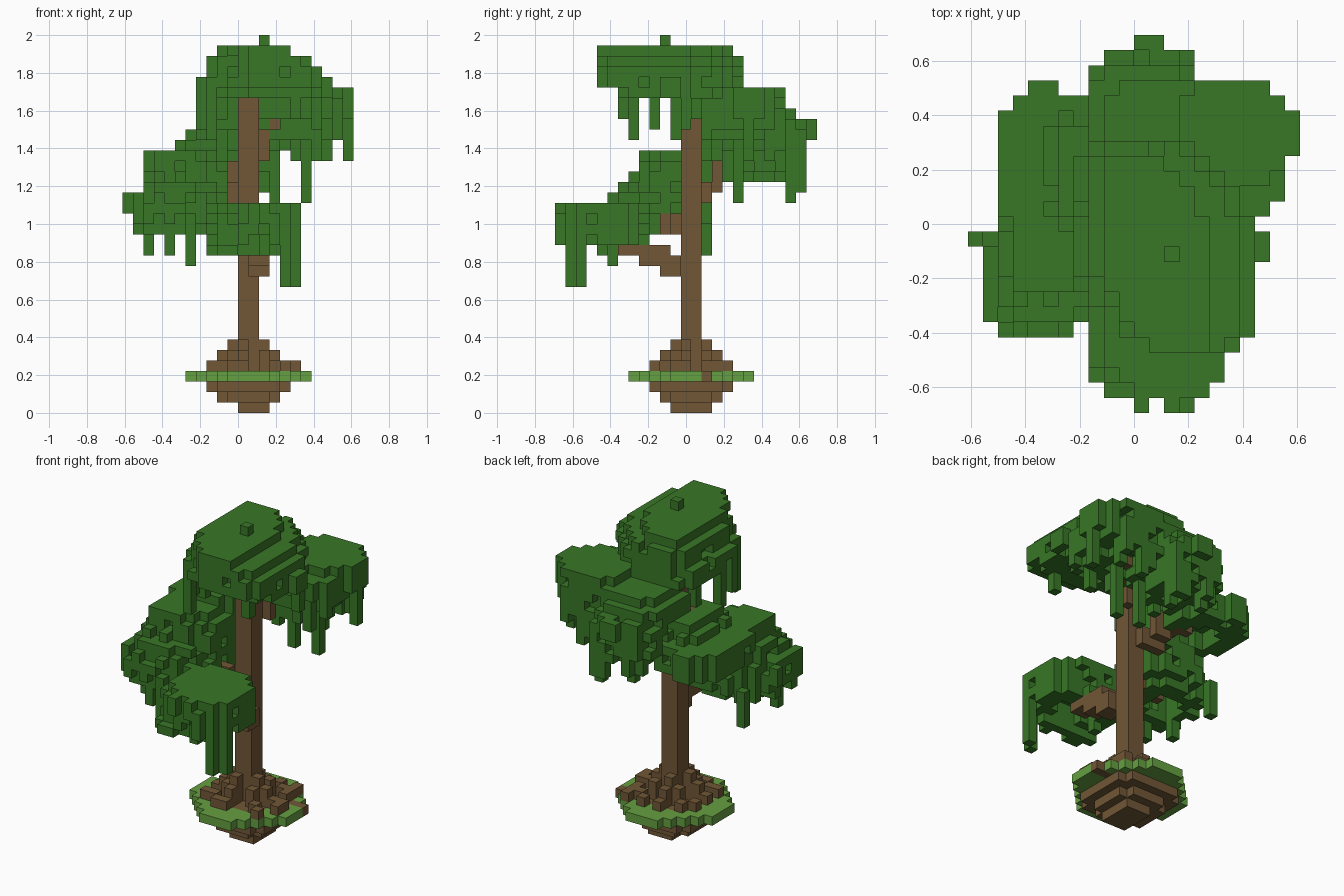
import bpy
import bmesh
import random
from mathutils import Vector

random.seed(7)
V = 2 / 36                      # edge of one block
cells = {}                      # block position -> part name

if "Cube" in bpy.data.objects:
    bpy.data.objects.remove(bpy.data.objects["Cube"])


def make_material(name, rgb):
    mat = bpy.data.materials.new(name)
    mat.use_nodes = True
    mat.diffuse_color = (*rgb, 1)
    mat.node_tree.nodes["Principled BSDF"].inputs["Base Color"].default_value = (*rgb, 1)
    return mat


WOOD = make_material("brown wood", (0.165, 0.096, 0.038))
LEAF = make_material("dark leaf green", (0.04, 0.185, 0.02))
GRASS = make_material("light grass green", (0.13, 0.35, 0.052))


def put(part, x, y, z):
    cells.setdefault((x, y, z), part)


def box(part, xs, ys, zs):
    for x in range(xs[0], xs[1] + 1):
        for y in range(ys[0], ys[1] + 1):
            for z in range(zs[0], zs[1] + 1):
                put(part, x, y, z)


def disc(part, z, x0, x1, y0, y1, power=2.2, lean=0.0, wall=0, ragged=0.0):
    """Rounded layer of blocks; lean skews it, wall > 0 leaves only a rim."""
    mx, my = (x0 + x1) / 2, (y0 + y1) / 2
    rx, ry = (x1 - x0 + 1) / 2, (y1 - y0 + 1) / 2
    rim = []
    for x in range(x0, x1 + 1):
        for y in range(y0, y1 + 1):
            def size(inset):
                u = (x - mx) / max(rx - inset, 0.1)
                v = (y - my) / max(ry - inset, 0.1)
                return abs(u) ** power + abs(v) ** power + lean * u * v
            if size(0) > 1 or (wall and size(wall) < 1):
                continue
            if size(1) > 1 and random.random() < ragged:
                continue
            put(part, x, y, z)
            if size(1.3) > 1:
                rim.append((x, y))
    return rim


def crown(part, top, power, lean, solid, drip, layers):
    """Leaf clump from its top layer down: solid cap, hollow below, ragged drips."""
    for i, extent in enumerate(layers):
        wall = 0 if i < solid else 2.2
        rim = disc(part, top - i, *extent, power, lean, wall, 0.05 * i)
    for x, y in rim:
        if random.random() < drip:
            for d in range(random.randint(1, 2)):
                put(part, x, y, top - len(layers) - d)


def vines(part, top, spots):
    """Hanging columns, each given as x, y and its lowest block."""
    for x, y, low in spots:
        box(part, (x, x), (y, y), (low, top))


def branch(part, start, end, thick=0):
    a, b = Vector(start), Vector(end)
    steps = int(max(abs(c) for c in b - a)) * 2
    for i in range(steps + 1):
        x, y, z = (round(c) for c in a.lerp(b, i / steps))
        box(part, (x, x + thick), (y, y), (z, z + 1 - (i > steps * 0.7)))


# trunk and branches
box("trunk", (0, 1), (0, 1), (3, 29))
branch("front_branch", (1, -1, 13), (1, -6, 15), 1)
branch("side_branch", (-1, -1, 17), (-6, -3, 18))
branch("back_branch", (-1, 2, 20), (-4, 4, 23), 1)
branch("back_branch", (-3, 3, 22), (-3, 3, 26))
branch("upper_branch", (2, 2, 24), (4, 4, 28))

# stepped earth below the grass, bare soil set into it, and the grass rim
disc("earth", 0, 0, 2, -1, 2, 3)
for z in (1, 2):
    disc("earth", z, -1 - z, 2 + z, -1 - z, 2 + z, 3.3)
disc("earth", 3, -2, 3, -2, 3)
box("earth", (5, 6), (2, 2), (3, 3))
disc("grass", 3, -5, 6, -5, 6, 1.55)

# stepped roots
for dx in (-1, 0, 1):
    for dy in (-1, 0, 1):
        diagonal = abs(dx * dy)
        for step in range(1, 5 - diagonal - (dx < 1)):
            x = (dx > 0) + dx * step
            y = (dy > 0) + dy * step
            box("roots", (x, x), (y, y), (4, max(4, 7 - step - diagonal)))
for x, y in ((4, 2), (4, 3), (5, -1), (-3, 2), (2, 4), (-1, -3), (-3, -2)):
    put("roots", x, y, 4)

# leaf clumps: each layer is an x range and a y range, top one first
crown("top_leaves", 34, 2.2, 0.7, 4, 0.06, [
    (-2, 4, -8, 4), (-3, 6, -8, 5), (-3, 7, -8, 5), (-4, 7, -8, 5), (-4, 7, -6, 5)])
crown("right_leaves", 30, 3.5, 0, 3, 0.2,
      [(3, 9, 3, 9), (0, 9, 1, 9), (1, 9, 1, 9), (2, 9, 2, 9), (2, 8, 2, 9)])
crown("back_leaves", 29, 3.5, 0, 4, 0.15, [
    (-2, 3, 3, 9), (-3, 3, 3, 10), (-3, 3, 3, 11), (-3, 3, 4, 11),
    (-3, 4, 4, 11), (-3, 3, 5, 11), (-2, 3, 5, 11)])
crown("back_left_leaves", 26, 3.2, 0, 3, 0.05,
      [(-5, -2, 1, 6), (-6, -2, 0, 7)] + [(-9, -2, 0, 8)] * 3)
crown("left_leaves", 24, 2.4, -0.5, 4, 0,
      [(-8, -3, -4, 1), (-8, -2, -4, 1), (-9, -2, -5, 1), (-9, -2, -6, 2)]
      + [(-10, -2, -7, 2)] * 3 + [(-10, -3, -6, 1)])
crown("front_leaves", 19, 2.2, 0.3, 2, 0,
      [(-2, 5, -11, -4)] + [(-3, 5, -11, -4)] * 3 + [(-3, 4, -11, -10)])

# hanging vines
vines("top_leaves", 31, [(-4, -3, 27), (-3, -5, 26), (-4, -1, 26), (-3, 2, 27),
                         (7, 0, 27), (8, -2, 30), (8, -1, 30)])
vines("right_leaves", 28, [(10, 6, 24), (6, 5, 20), (5, 3, 24), (3, 5, 20),
                           (6, 9, 23), (8, 9, 25), (9, 2, 26)])
vines("back_leaves", 26, [(3, 10, 20), (3, 11, 21)])
vines("left_leaves", 18, [(-10, -5, 17), (-9, 2, 15), (-9, -4, 15),
                          (-7, -6, 15), (-5, -7, 14)])
vines("front_leaves", 18, [(4, -11, 12), (5, -10, 12), (3, -12, 16), (-2, -8, 15)])

# stray tufts at the edges
put("top_leaves", 2, -2, 35)
box("right_leaves", (10, 10), (5, 7), (28, 30))
box("back_leaves", (0, 1), (12, 12), (26, 27))
box("back_left_leaves", (-7, -6), (9, 9), (22, 24))
box("left_leaves", (-11, -11), (-1, -1), (19, 20))
for x in (0, 2):
    box("front_leaves", (x, x), (-12, -12), (18, 19))

# turn the blocks of each part into one mesh of visible block faces
SIDES = [Vector(d) for d in ((1, 0, 0), (-1, 0, 0), (0, 1, 0),
                             (0, -1, 0), (0, 0, 1), (0, 0, -1))]


def build(part, mat):
    bm = bmesh.new()
    for cell, owner in cells.items():
        if owner != part:
            continue
        mid = Vector(cell) + Vector((0.5, 0, 0.5))
        for n in SIDES:
            if tuple(int(c) for c in Vector(cell) + n) in cells:
                continue
            u = Vector((n.y, n.z, n.x))
            w = n.cross(u)
            corners = (-u - w, u - w, u + w, w - u)
            bm.faces.new([bm.verts.new((mid + (n + c) / 2) * V) for c in corners])
    bmesh.ops.remove_doubles(bm, verts=bm.verts, dist=V / 100)
    mesh = bpy.data.meshes.new(part)
    bm.to_mesh(mesh)
    bm.free()
    mesh.materials.append(mat)
    bpy.context.collection.objects.link(bpy.data.objects.new(part, mesh))


for part in sorted(set(cells.values())):
    build(part, LEAF if "leaves" in part else GRASS if part == "grass" else WOOD)
